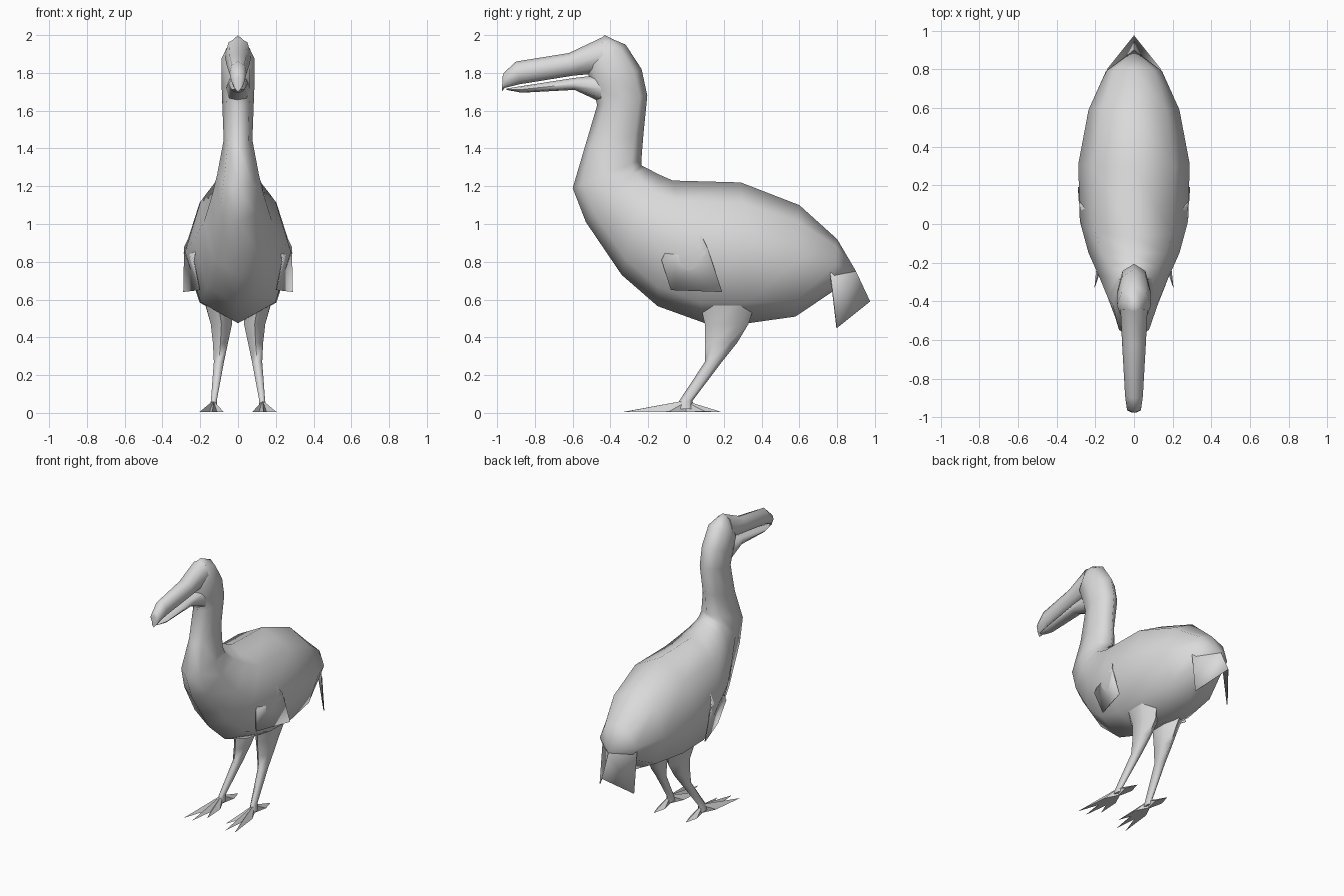
import bpy, bmesh, math
from mathutils import Vector

if "Cube" in bpy.data.objects:
    bpy.data.objects.remove(bpy.data.objects["Cube"])

grey = bpy.data.materials.new("plain_grey")
grey.diffuse_color = (0.7, 0.7, 0.7, 1)
grey.use_nodes = True
grey.node_tree.nodes["Principled BSDF"].inputs["Base Color"].default_value = grey.diffuse_color


def finish(name, bm, angle=60):
    bmesh.ops.recalc_face_normals(bm, faces=bm.faces)
    mesh = bpy.data.meshes.new(name)
    bm.to_mesh(mesh)
    bm.free()
    mesh.materials.append(grey)
    ob = bpy.data.objects.new(name, mesh)
    bpy.context.collection.objects.link(ob)
    bpy.ops.object.select_all(action='DESELECT')
    ob.select_set(True)
    bpy.context.view_layer.objects.active = ob
    bpy.ops.object.shade_smooth_by_angle(angle=math.radians(angle))
    return ob


def loft(name, rings, sides=8, start=None, end=None, angle=60):
    """Skin over rings (y1, z1, y2, z2, half_width, centre_x); start/end are points."""
    bm = bmesh.new()
    loops = []
    for y1, z1, y2, z2, hw, cx in rings:
        a, b = Vector((cx, y1, z1)), Vector((cx, y2, z2))
        mid, half = (a + b) / 2, (b - a) / 2
        loops.append([bm.verts.new(mid + half * math.cos(t) + Vector((hw * math.sin(t), 0, 0)))
                      for t in (2 * math.pi * i / sides for i in range(sides))])
    for lo, hi in zip(loops, loops[1:]):
        for i in range(sides):
            j = (i + 1) % sides
            bm.faces.new((lo[i], lo[j], hi[j], hi[i]))
    for loop, tip in ((loops[0], start), (loops[-1], end)):
        if tip is None:
            bm.faces.new(loop)
        else:
            v = bm.verts.new(tip)
            for i in range(sides):
                bm.faces.new((loop[i], loop[(i + 1) % sides], v))
    return finish(name, bm, angle)


def solid(name, points, faces, angle=30):
    bm = bmesh.new()
    vs = [bm.verts.new(p) for p in points]
    for f in faces:
        bm.faces.new([vs[i] for i in f])
    return finish(name, bm, angle)


# Body, neck and head in one skin, from rump to crown
loft("body", [
    (0.78, 0.645, 0.80, 0.92, 0.145, 0),
    (0.58, 0.51, 0.60, 1.10, 0.235, 0),
    (0.33, 0.475, 0.29, 1.22, 0.288, 0),
    (0.10, 0.475, -0.07, 1.23, 0.28, 0),
    (-0.15, 0.565, -0.15, 1.265, 0.235, 0),
    (-0.34, 0.73, -0.205, 1.295, 0.18, 0),
    (-0.53, 1.01, -0.235, 1.31, 0.135, 0),
    (-0.60, 1.19, -0.236, 1.34, 0.11, 0),
    (-0.535, 1.41, -0.225, 1.48, 0.076, 0),
    (-0.47, 1.63, -0.205, 1.68, 0.084, 0),
    (-0.49, 1.70, -0.235, 1.82, 0.088, 0),
    (-0.52, 1.80, -0.32, 1.95, 0.088, 0),
    (-0.50, 1.94, -0.38, 1.975, 0.045, 0),
], start=(0, 0.90, 0.75), end=(0, -0.43, 2.0), angle=80)

# Bill
loft("upper_bill", [
    (-0.44, 1.80, -0.44, 1.99, 0.07, 0),
    (-0.60, 1.785, -0.62, 1.905, 0.062, 0),
    (-0.88, 1.74, -0.90, 1.86, 0.046, 0),
    (-0.96, 1.72, -0.965, 1.80, 0.036, 0),
    (-0.975, 1.70, -0.97, 1.785, 0.018, 0),
])
loft("lower_bill", [
    (-0.45, 1.645, -0.45, 1.79, 0.065, 0),
    (-0.59, 1.71, -0.60, 1.772, 0.05, 0),
    (-0.87, 1.695, -0.87, 1.73, 0.035, 0),
    (-0.95, 1.71, -0.95, 1.717, 0.02, 0),
])

# Tail: a thin folded fan over the rump
tail = solid("tail", [
    (0, 0.90, 0.75), (0, 0.975, 0.59),
    (0.14, 0.765, 0.75), (0.14, 0.80, 0.45),
    (-0.14, 0.765, 0.75), (-0.14, 0.80, 0.45),
    (0, 0.80, 0.92),
], [(0, 2, 3, 1), (0, 1, 5, 4), (0, 6, 2), (0, 4, 6)])
mod = tail.modifiers.new("thickness", 'SOLIDIFY')
mod.thickness = 0.006

for side, s in (("right", 1), ("left", -1)):
    # Wing: a thin five-cornered plate
    outline = [(0.185, 0.01, 1.08), (0.285, 0.11, 0.88), (0.29, 0.19, 0.64),
               (0.205, -0.08, 0.65), (0.237, -0.13, 0.81)]
    wing = solid(side + "_wing", [(s * x, y, z) for x, y, z in outline],
                 [(0, 1, 4), (1, 2, 3, 4)], angle=60)
    mod = wing.modifiers.new("thickness", 'SOLIDIFY')
    mod.thickness = 0.006

    # Leg: feathered thigh into a thin shank
    loft(side + "_leg", [
        (0.06, 0.64, 0.38, 0.62, 0.085, s * 0.115),
        (0.10, 0.47, 0.33, 0.47, 0.065, s * 0.088),
        (0.10, 0.37, 0.27, 0.37, 0.046, s * 0.093),
        (0.10, 0.27, 0.19, 0.27, 0.031, s * 0.101),
        (-0.035, 0.065, 0.035, 0.065, 0.018, s * 0.128),
        (-0.05, 0.02, 0.04, 0.02, 0.025, s * 0.13),
    ], sides=6, angle=80)

    # Toes: three forward and one back, each a pointed wedge
    base = Vector((s * 0.13, 0, 0))
    tips = {"outer": (0.205, -0.335), "middle": (0.135, -0.34),
            "inner": (0.075, -0.25), "hind": (0.13, 0.19)}
    for toe, (tx, ty) in tips.items():
        tip = Vector((s * tx, ty, 0.004))
        way = (tip - base).normalized()
        across = Vector((-way.y, way.x, 0)) * 0.028
        root = base - way * 0.02
        knuckle = base + way * 0.10
        up = Vector((0, 0, 1))
        solid(f"{side}_{toe}_toe", [
            root + up * 0.07, knuckle + across + up * 0.005,
            knuckle - across + up * 0.005, tip, root + up * 0.005,
        ], [(0, 1, 3), (0, 3, 2), (0, 4, 1), (0, 2, 4), (4, 2, 3, 1)])
